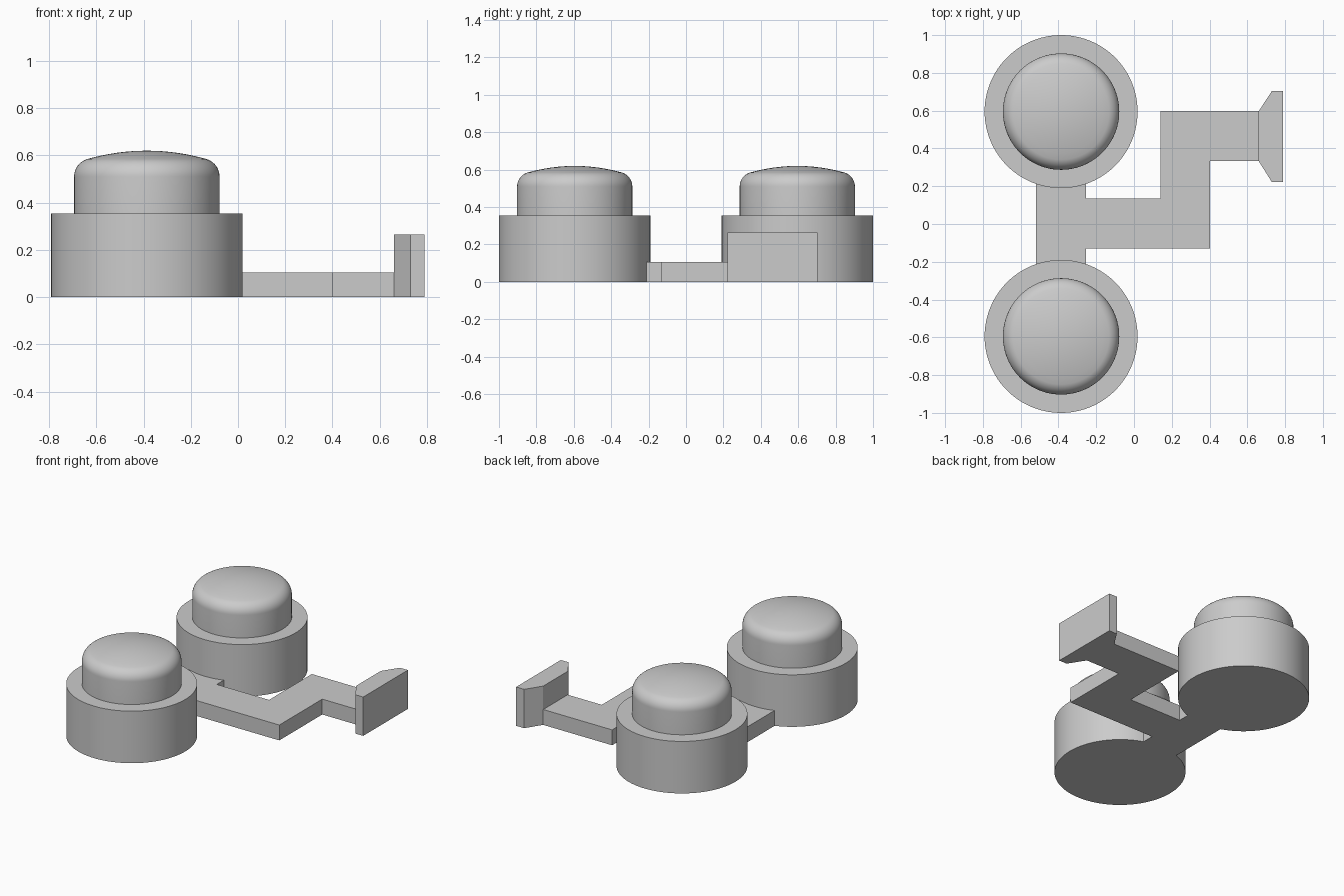
import bpy, bmesh, math
from mathutils import Vector

cube = bpy.data.objects.get("Cube")
if cube:
    bpy.data.objects.remove(cube, do_unlink=True)

grey = bpy.data.materials.new("light grey")
grey.use_nodes = True
grey.diffuse_color = (0.6, 0.6, 0.6, 1)
grey.node_tree.nodes["Principled BSDF"].inputs["Base Color"].default_value = grey.diffuse_color


def finish(bm, name, location=(0, 0, 0), smooth=False):
    """Turn a bmesh into a named, coloured object."""
    bmesh.ops.recalc_face_normals(bm, faces=bm.faces)
    mesh = bpy.data.meshes.new(name)
    bm.to_mesh(mesh)
    bm.free()
    mesh.materials.append(grey)
    obj = bpy.data.objects.new(name, mesh)
    obj.location = location
    bpy.context.collection.objects.link(obj)
    if smooth:
        bpy.ops.object.select_all(action='DESELECT')
        obj.select_set(True)
        bpy.context.view_layer.objects.active = obj
        bpy.ops.object.shade_smooth_by_angle(angle=math.radians(30))
    return obj


def lathe(name, profile, location, steps=96):
    """Spin an (r, z) profile around the vertical axis."""
    bm = bmesh.new()
    verts = [bm.verts.new((r, 0, z)) for r, z in profile]
    edges = [bm.edges.new(pair) for pair in zip(verts, verts[1:])]
    bmesh.ops.spin(bm, geom=verts + edges, cent=(0, 0, 0), axis=(0, 0, 1),
                   angle=math.tau, steps=steps, use_duplicate=False)
    bmesh.ops.remove_doubles(bm, verts=bm.verts, dist=1e-4)
    return finish(bm, name, location, smooth=True)


def extrude_outline(name, outline, height):
    """Raise a flat (x, y) outline from the ground."""
    bm = bmesh.new()
    face = bm.faces.new([bm.verts.new((x, y, 0)) for x, y in outline])
    top = bmesh.ops.extrude_face_region(bm, geom=[face])
    moved = [g for g in top["geom"] if isinstance(g, bmesh.types.BMVert)]
    bmesh.ops.translate(bm, verts=moved, vec=Vector((0, 0, height)))
    return finish(bm, name)


# Round button body: wide base, ledge, rounded shoulder, shallow dome
BASE_R, BASE_H, CAP_R = 0.405, 0.355, 0.308
SHOULDER, SHOULDER_Z, TOP_Z = 0.078, 0.51, 0.62
tilt = math.radians(72)
profile = [(0, 0), (BASE_R, 0), (BASE_R, BASE_H), (CAP_R, BASE_H)]
for i in range(11):
    a = tilt * i / 10
    profile.append((CAP_R - SHOULDER + SHOULDER * math.cos(a),
                    SHOULDER_Z + SHOULDER * math.sin(a)))
edge_r, edge_z = profile[-1]
for i in range(1, 9):
    r = edge_r * (1 - i / 8)
    profile.append((r, TOP_Z - (TOP_Z - edge_z) * (r / edge_r) ** 2))

for side, y in (("front", -0.595), ("back", 0.595)):
    lathe(side + "_button", profile, (-0.386, y, 0))

# Flat bracket joining the buttons, with a stepped arm
extrude_outline("bracket_arm", [
    (-0.52, -0.24), (-0.255, -0.24), (-0.255, -0.13), (0.403, -0.13),
    (0.403, 0.333), (0.663, 0.333), (0.663, 0.597), (0.14, 0.597),
    (0.14, 0.135), (-0.255, 0.135), (-0.255, 0.24), (-0.52, 0.24)], 0.105)

# Flared upright plate at the end of the arm
extrude_outline("end_plate", [
    (0.66, 0.333), (0.73, 0.222), (0.79, 0.222),
    (0.79, 0.704), (0.73, 0.704), (0.66, 0.597)], 0.265)
